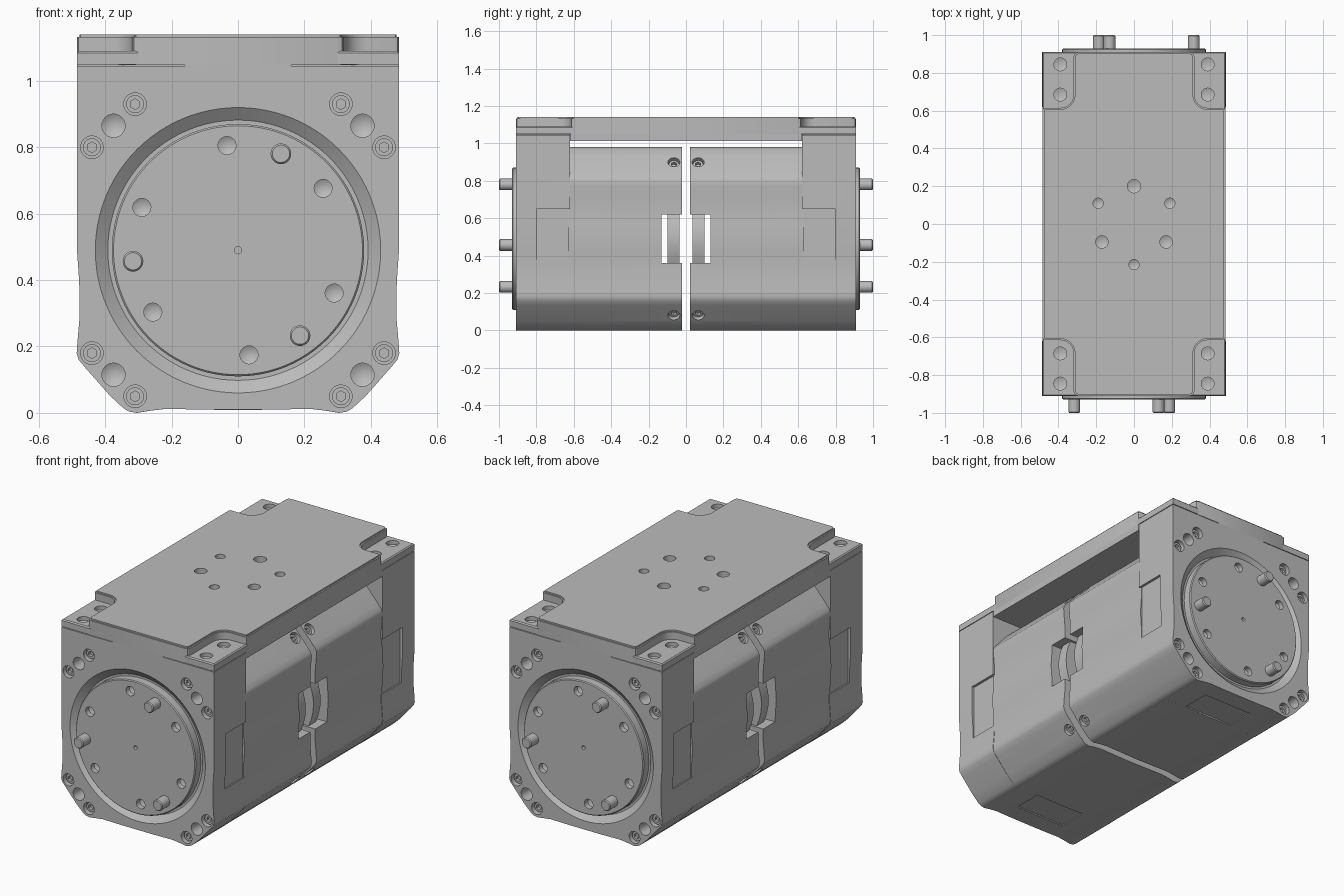
import bpy, bmesh, math
from mathutils import Matrix, Vector

cube = bpy.data.objects.get("Cube")
if cube:
    bpy.data.objects.remove(cube, do_unlink=True)

grey = bpy.data.materials.new("machined_grey")
grey.use_nodes = True
grey.diffuse_color = (0.5, 0.5, 0.5, 1)
bsdf = next(n for n in grey.node_tree.nodes if n.type == 'BSDF_PRINCIPLED')
bsdf.inputs["Base Color"].default_value = (0.5, 0.5, 0.5, 1)

MID = 0.49            # height of the motor axis
INWARD = Vector((0, 1, 0))
DOWN = Vector((0, 0, -1))


def finish(name, bm):
    bmesh.ops.recalc_face_normals(bm, faces=bm.faces)
    mesh = bpy.data.meshes.new(name)
    bm.to_mesh(mesh)
    bm.free()
    mesh.materials.append(grey)
    ob = bpy.data.objects.new(name, mesh)
    bpy.context.scene.collection.objects.link(ob)
    return ob


def select(ob):
    bpy.ops.object.select_all(action='DESELECT')
    ob.select_set(True)
    bpy.context.view_layer.objects.active = ob


def cut(ob, bm):
    cutter = finish("cutter", bm)
    mod = ob.modifiers.new("cut", 'BOOLEAN')
    mod.operation, mod.solver, mod.object = 'DIFFERENCE', 'EXACT', cutter
    select(ob)
    bpy.ops.object.modifier_apply(modifier=mod.name)
    bpy.data.objects.remove(cutter, do_unlink=True)


def smooth(ob):
    select(ob)
    bpy.ops.object.shade_smooth_by_angle()


def rod(bm, pos, d, r, start, end, r2=None, tip=0, segs=32):
    """Round bar along d from start to end, with an optional drill point."""
    m = Matrix.Translation(pos) @ d.to_track_quat('Z', 'Y').to_matrix().to_4x4()
    m = m @ Matrix.Translation((0, 0, (start + end) / 2))
    made = bmesh.ops.create_cone(bm, cap_ends=True, segments=segs, radius1=r,
                                 radius2=r if r2 is None else r2,
                                 depth=end - start, matrix=m)
    if tip:
        caps = {f for v in made["verts"] for f in v.link_faces if len(f.verts) == segs}
        far = max(caps, key=lambda f: f.calc_center_median().dot(d))
        centre = bmesh.ops.poke(bm, faces=[far])["verts"][0]
        centre.co += d * tip


def box(bm, x, y, z):
    lo, hi = Vector((x[0], y[0], z[0])), Vector((x[1], y[1], z[1]))
    m = Matrix.Translation((lo + hi) / 2) @ Matrix.Diagonal((*(hi - lo), 1))
    bmesh.ops.create_cube(bm, size=1, matrix=m)


def prism(bm, pts, axis, a, b):
    place = (lambda p, t: (p[0], t, p[1])) if axis == 'Y' else (lambda p, t: (*p, t))
    face = bm.faces.new([bm.verts.new(place(p, a)) for p in pts])
    out = bmesh.ops.extrude_face_region(bm, geom=[face])["geom"]
    step = Vector(place((0, 0), b - a))
    bmesh.ops.translate(bm, vec=step, verts=[v for v in out if isinstance(v, bmesh.types.BMVert)])


def mirror_loop(quarter):
    """Close a quarter outline over both of its axes."""
    half = quarter + [(-x, y) for x, y in reversed(quarter)]
    loop = half + [(x, -y) for x, y in reversed(half)]
    return [p for i, p in enumerate(loop) if p != loop[i - 1]]


def polar(radius, first, count):
    for i in range(count):
        a = math.radians(first + 360 * i / count)
        yield radius * math.cos(a), MID + radius * math.sin(a)


# Housing outline: waisted sides, rounded chamfered corners, hollowed bottom
quarter = [(.485, .49), (.48, .42), (.477, .36), (.477, .29), (.484, .21), (.486, .18),
           (.48, .16), (.46, .136), (.386, .052), (.345, .014), (.328, .004), (.305, 0),
           (.27, .006), (.22, .012), (.1, .01), (0, .008)]
housing = mirror_loop([(x * .995, z - MID) for x, z in quarter])
housing = [(x, z + MID) for x, z in housing]
unit = []

# Motor housing with side window and diagonal screw bores
bm = bmesh.new()
prism(bm, housing, 'Y', -.63, -.022)
body = finish("motor_housing", bm)
corners = [(Vector((sx * .41, -.065, MID + sz * .41)), Vector((-sx * .75, 0, -sz * .66)).normalized())
           for sx in (-1, 1) for sz in (-1, 1)]
bm = bmesh.new()
box(bm, (-1, 1), (-.13, .1), (.36, .62))
for pos, d in corners:
    rod(bm, pos, d, .032, -.04, .05)
cut(body, bm)
unit.append(body)

# Connector blocks seen inside the side windows
bm = bmesh.new()
for s in (-1, 1):
    arc = [(s * (.455 - .3 * (z - MID) ** 2 / .017 * .1), z) for z in (.358, .4, .45, .49, .53, .58, .622)]
    prism(bm, arc + [(s * .33, .622), (s * .33, .358)], 'Y', -.1, -.035)
unit.append(finish("window_connectors", bm))

# End flange with square shoulders and a slot for the mounting plate
side = quarter[:-1]
outline = [(.16, 1.012), (.16, 1.045), (.485, 1.045)] + side
outline = outline + [(-x, z) for x, z in reversed(outline)]
bm = bmesh.new()
prism(bm, outline, 'Y', -.91, -.62)
flange = finish("end_flange", bm)
bm = bmesh.new()
rod(bm, (0, -.91, MID), INWARD, .4305, -.0005, .03, r2=.392, segs=96)
flange_screws = [(sx * x, MID + sz * z) for sx in (-1, 1) for sz in (-1, 1)
                 for x, z in ((.31, .44), (.44, .31))]
for x, z in flange_screws:
    rod(bm, (x, -.91, z), INWARD, .034, -.03, .05)
for sx in (-1, 1):
    for sz in (-1, 1):
        rod(bm, (sx * .375, -.91, MID + sz * .375), INWARD, .035, -.03, .08, tip=.02)
    # clip recesses on the sides
    box(bm, sorted((sx * .47, sx * .6)), (-.8, -.6), (.33, .65))
box(bm, (-.16, .16), (-.8, -.6), (-.1, .017))
cut(flange, bm)
unit.append(flange)

# Socket head screws
bm, sockets = bmesh.new(), bmesh.new()
seats = [(Vector((x, -.91, z)), INWARD) for x, z in flange_screws] + corners
for pos, d in seats:
    rod(bm, pos, d, .027, .018, .052, segs=24)
    rod(sockets, pos, d, .016, 0, .035, segs=6)
screws = finish("socket_screws", bm)
cut(screws, sockets)
unit.append(screws)

# Output disc with drilled bolt circle
bm = bmesh.new()
rod(bm, (0, -.93, MID), INWARD, .38, 0, .055, segs=96)
rim = [e for e in bm.edges if all(v.co.y < -.92 for v in e.verts)]
bmesh.ops.bevel(bm, geom=rim, offset=.005, segments=1, affect='EDGES')
disc = finish("output_disc", bm)
bm = bmesh.new()
for x, z in polar(.317, 36, 6):
    rod(bm, (x, -.93, z), INWARD, .027, -.02, .03, tip=.015)
rod(bm, (0, -.93, MID), INWARD, .011, -.02, .02, segs=16)
cut(disc, bm)
unit.append(disc)

# Locating pins
bm = bmesh.new()
for x, z in polar(.318, 66, 3):
    rod(bm, (x, -1, z), INWARD, .026, 0, .006, r2=.031)
    rod(bm, (x, -1, z), INWARD, .031, .006, .09)
unit.append(finish("locating_pins", bm))

# Second motor unit, turned to face the back
for ob in unit:
    smooth(ob)
    twin = ob.copy()
    twin.name = "back_" + ob.name
    ob.name = "front_" + ob.name
    twin.rotation_euler.z = math.pi
    bpy.context.scene.collection.objects.link(twin)

# Mounting plate with relieved corners
fillet = [(.39 + .07 * math.cos(a), .685 + .07 * math.sin(a))
          for a in (math.radians(270 - 15 * i) for i in range(7))]
plate_outline = mirror_loop([(.485, .6), (.481, .611), (.47, .615)] + fillet
                            + [(.32, .885), (.313, .903), (.295, .91)])
bm = bmesh.new()
prism(bm, plate_outline, 'Z', 1.048, 1.14)
top_rim = [e for e in bm.edges if all(v.co.z > 1.13 for v in e.verts)]
bmesh.ops.bevel(bm, geom=top_rim, offset=.008, segments=2, affect='EDGES')
plate = finish("mounting_plate", bm)
bm = bmesh.new()
for x, y, r in ((0, .2, .035), (.17, -.095, .033), (-.17, -.095, .033),
                (0, -.215, .027), (.19, .11, .027), (-.19, .11, .027)):
    rod(bm, (x, y, 1.14), DOWN, r, -.02, .05, tip=.015)
cut(plate, bm)
smooth(plate)

# Plate underside with tongues that seat in the flange slots
bm = bmesh.new()
prism(bm, mirror_loop([(.485, .618), (.16, .618), (.16, .91)]), 'Z', 1.012, 1.05)
finish("plate_underside", bm)

# Corner tabs with drilled screw holes
for sx, side_name in ((1, "left"), (-1, "right")):
    for sy, end_name in ((-1, "front"), (1, "back")):
        bm = bmesh.new()
        box(bm, sorted((sx * .3, sx * .485)), sorted((sy * .59, sy * .91)), (1.049, 1.09))
        edges = [e for e in bm.edges if all(v.co.z > 1.08 for v in e.verts)]
        bmesh.ops.bevel(bm, geom=edges, offset=.006, segments=1, affect='EDGES')
        tab = finish(f"{end_name}_{side_name}_tab", bm)
        bm = bmesh.new()
        for y in (.685, .845):
            rod(bm, (sx * .39, sy * y, 1.09), DOWN, .034, -.02, .022, tip=.012)
        cut(tab, bm)
        smooth(tab)
